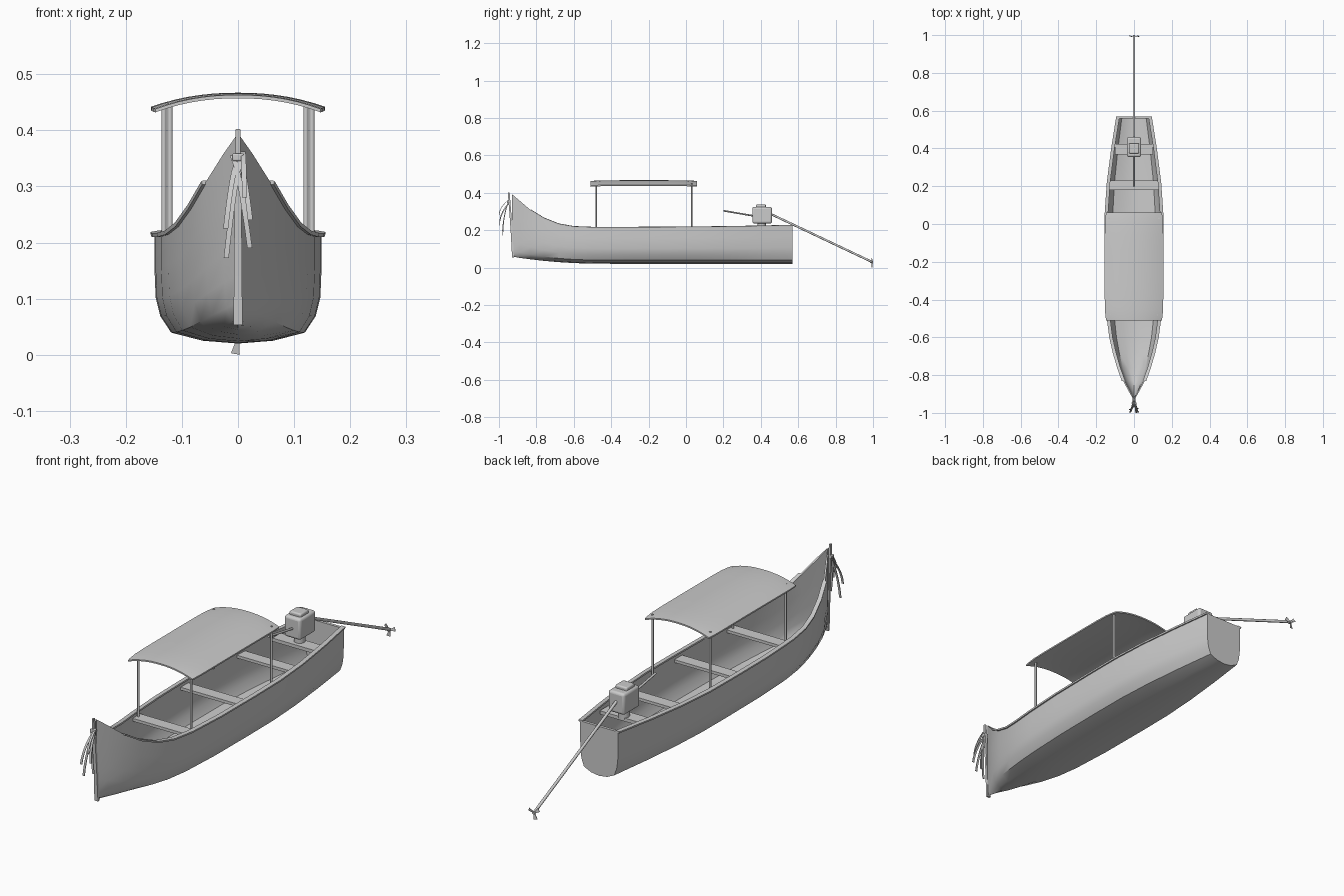
import bpy, bmesh, math
from mathutils import Vector

if "Cube" in bpy.data.objects:
    bpy.data.objects.remove(bpy.data.objects["Cube"])


def make(name, verts, faces, smooth=True):
    me = bpy.data.meshes.new(name)
    me.from_pydata([tuple(v) for v in verts], [], faces)
    bm = bmesh.new()
    bm.from_mesh(me)
    bmesh.ops.remove_doubles(bm, verts=bm.verts, dist=1e-5)
    bmesh.ops.recalc_face_normals(bm, faces=bm.faces)
    bm.to_mesh(me)
    bm.free()
    ob = bpy.data.objects.new(name, me)
    bpy.context.collection.objects.link(ob)
    if smooth:
        bpy.ops.object.select_all(action='DESELECT')
        bpy.context.view_layer.objects.active = ob
        ob.select_set(True)
        bpy.ops.object.shade_smooth_by_angle(angle=math.radians(42))
    return ob


def loft(name, rings, smooth=True):
    n = len(rings[0])
    verts = [v for r in rings for v in r]
    faces = [(i * n + j, i * n + (j + 1) % n, (i + 1) * n + (j + 1) % n, (i + 1) * n + j)
             for i in range(len(rings) - 1) for j in range(n)]
    faces += [tuple(range(n)), tuple(range(len(verts) - n, len(verts)))]
    return make(name, verts, faces, smooth)


def rod(name, a, b, r1, r2=None, sides=10):
    a, b = Vector(a), Vector(b)
    q = (b - a).to_track_quat('Z', 'Y')
    rings = []
    for p, r in ((a, r1), (b, r2 or r1)):
        rings.append([p + q @ Vector((r * math.cos(t), r * math.sin(t), 0))
                      for t in (2 * math.pi * k / sides for k in range(sides))])
    return loft(name, rings)


def box(name, c, s, bevel=0):
    bpy.ops.mesh.primitive_cube_add(size=1, location=c)
    ob = bpy.context.object
    ob.name = name
    ob.scale = s
    bpy.ops.object.transform_apply(location=False, rotation=False)
    if bevel:
        m = ob.modifiers.new("bevel", 'BEVEL')
        m.width, m.segments = bevel, 3
        bpy.ops.object.shade_smooth_by_angle(angle=math.radians(42))
    return ob


# hull stations: y, half beam, keel height, sheer height
ST = [(-.93, .002, .06, .392), (-.89, .026, .052, .358), (-.83, .058, .044, .307),
      (-.76, .083, .036, .264), (-.68, .106, .029, .232), (-.60, .124, .024, .218),
      (-.50, .137, .021, .214), (-.32, .147, .02, .214), (-.10, .149, .02, .215),
      (.06, .148, .02, .216), (.22, .137, .02, .218), (.40, .114, .02, .221), (.57, .087, .02, .225)]
# half section: beam fraction, height fraction
SEC = [(0, 0), (.42, .025), (.8, .1), (.93, .25), (.985, .42), (1, .7), (1, 1)]


def section(st, t=0):
    y, w, k, s = st
    w = max(w - t, .0005)
    k += t
    half = [Vector((f * w, y, k + h * (s - k))) for f, h in SEC]
    return [Vector((-v.x, v.y, v.z)) for v in half[:0:-1]] + half


loft("hull", [section(s) + section(s, .008)[::-1] for s in ST])
loft("transom", [[Vector((v.x, y, v.z)) for v in section(ST[-1], .002)] for y in (.558, .57)])

# gunwale rails
for side in (-1, 1):
    rings = []
    for y, w, k, s in ST[2:]:
        rings.append([Vector((side * (w + dx), y, s + dz)) for dx, dz in
                      ((-.011, -.003), (.006, -.004), (.007, .003), (-.011, .004))])
    loft("gunwale_rail", rings)

# stem post
loft("stem_post", [[Vector((sx * w, y + sy * .005, z)) for sx, sy in ((-1, -1), (1, -1), (1, 1), (-1, 1))]
                   for w, y, z in ((.008, -.925, .053), (.007, -.931, .17), (.006, -.939, .29), (.004, -.948, .402))])

# hanging bow ribbons: top x, top z, end x, end z, end y
for x0, z0, x1, z1, y1 in ((-.010, .355, .021, .19, -.978), (.008, .36, -.021, .172, -.982),
                           (.004, .345, .022, .24, -.996), (-.003, .34, -.022, .225, -.997),
                           (.009, .362, .012, .28, -.999)):
    rings = []
    for i in range(7):
        t = i / 6
        x = x0 + (x1 - x0) * t ** .8
        y = -.947 + (y1 + .947) * math.sin(t * math.pi / 2)
        z = z0 + (z1 - z0) * t ** 1.15
        rings.append([Vector((x + a * .0045, y + b * .0015, z))
                      for a, b in ((-1, -1), (1, -1), (1, 1), (-1, 1))])
    loft("bow_ribbon", rings)
box("ribbon_knot", (0, -.948, .352), (.02, .02, .014), .003)

# seats and motor mount
for y, w in ((-.48, .134), (-.15, .143), (.205, .132)):
    box("seat", (0, y, .193), (2 * w, .05, .012))
box("motor_mount", (0, .395, .2), (.2, .055, .014))

# canopy
N, M = 14, 10
rings = []
for j in range(M + 1):
    v = -math.cos(math.pi * j / M)
    y = -.225 + .285 * v
    w = .155 - .008 * abs(v) ** 10
    top = [Vector((w * u, y, .467 - .025 * abs(u) ** 2.2 - .004 * abs(v) ** 6))
           for u in (-1 + 2 * i / N for i in range(N + 1))]
    rings.append(top + [p - Vector((0, 0, .006)) for p in reversed(top)])
loft("canopy", rings)
for side in (-1, 1):
    for y, x in ((-.48, .121), (.03, .132)):
        rod("canopy_post", (side * x, y, .2), (side * x, y, .449), .0045)

# motor
rod("motor_pedestal", (0, .405, .2), (0, .405, .245), .022, .022, 14)
box("motor_body", (0, .407, .28), (.075, .105, .088), .01)
box("motor_cap", (0, .4, .325), (.054, .054, .024), .006)
rod("tiller", (0, .2, .304), (0, .37, .275), .0045)
rod("drive_shaft", (0, .45, .288), (0, .995, .03), .006)
rod("propeller_hub", (0, .985, .03), (0, 1, .028), .006)

# propeller blades
for k in range(3):
    a = math.radians(-100 + 120 * k)
    d, p = Vector((math.cos(a), 0, math.sin(a))), Vector((-math.sin(a), 0, math.cos(a)))
    c = Vector((0, .994, .028))
    ring = [c + d * r + p * s + Vector((0, s * .25, 0)) for r, s in
            ((.003, -.003), (.027, -.008), (.027, .008), (.003, .003))]
    loft("propeller_blade", [[v + Vector((0, o, 0)) for v in ring] for o in (-.001, .001)], False)
